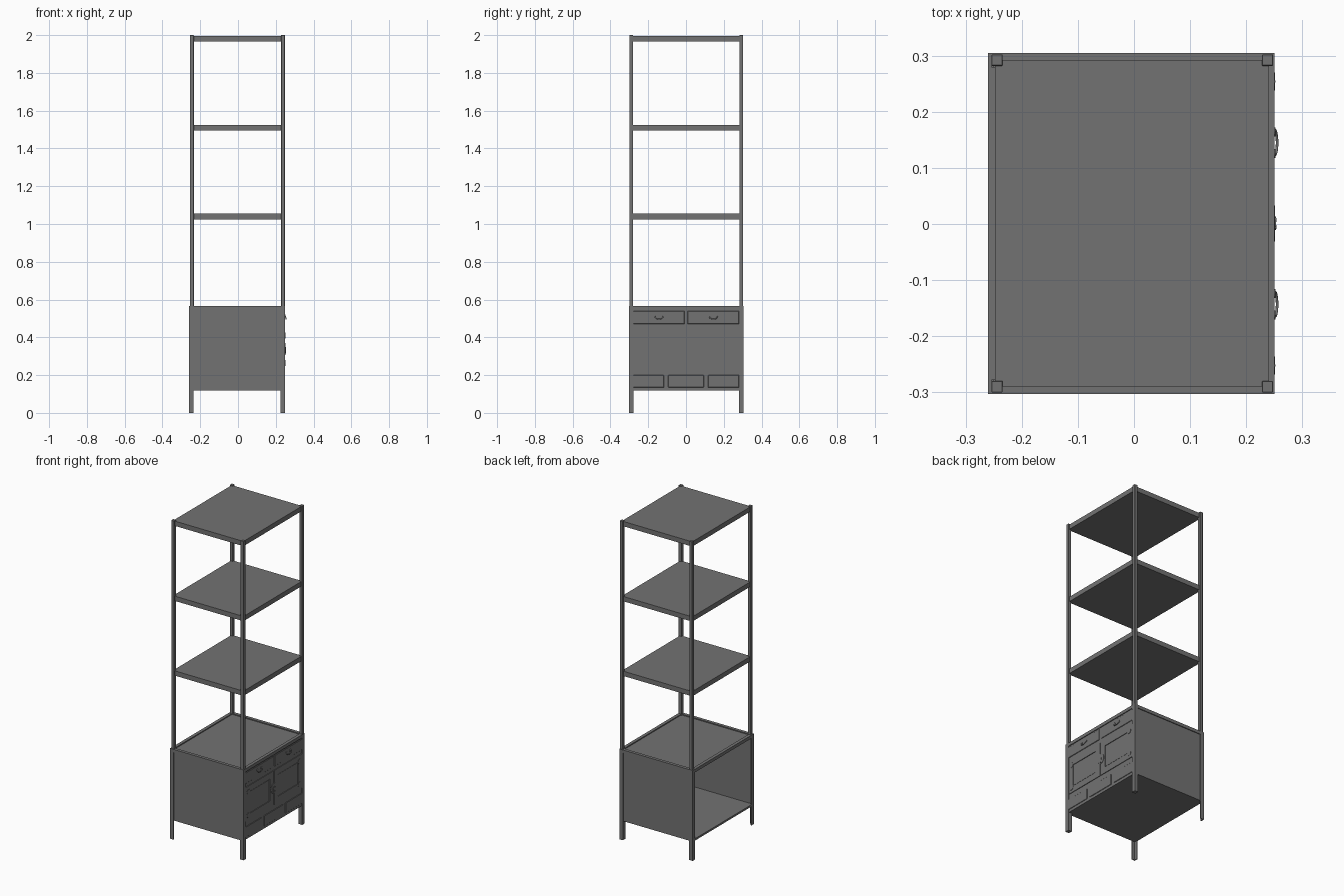
import bpy
import bmesh
import math
from mathutils import Matrix, Vector

if "Cube" in bpy.data.objects:
    bpy.data.objects.remove(bpy.data.objects["Cube"])

GREY = (0.17, 0.17, 0.17, 1)
grey = bpy.data.materials.new("dark_grey")
grey.use_nodes = True
grey.diffuse_color = GREY
grey.node_tree.nodes["Principled BSDF"].inputs["Base Color"].default_value = GREY

CX, CY = -0.005, 0.001      # centre of the frame
X0, X1 = -0.26, 0.25        # open back and drawer front
Y0, Y1 = -0.303, 0.305
BASE, TOP = 0.118, 0.567    # cabinet height range
FACE = 0.245                # surface of the drawer front board


def finish(name, bm):
    mesh = bpy.data.meshes.new(name)
    bm.to_mesh(mesh)
    bm.free()
    mesh.materials.append(grey)
    obj = bpy.data.objects.new(name, mesh)
    bpy.context.collection.objects.link(obj)
    return obj


def box(name, x, y, z, bevel=0):
    """Box from three (low, high) ranges."""
    bm = bmesh.new()
    size = [b - a for a, b in (x, y, z)]
    mid = Vector([(a + b) / 2 for a, b in (x, y, z)])
    bmesh.ops.create_cube(bm, size=1, matrix=Matrix.Translation(mid) @ Matrix.Diagonal((*size, 1)))
    obj = finish(name, bm)
    if bevel:
        mod = obj.modifiers.new("bevel", 'BEVEL')
        mod.width = bevel
        mod.segments = 1
    return obj


def disc(name, y, z, radius, x, sides=20, stretch=1):
    """Flat round plate facing +x."""
    bm = bmesh.new()
    place = Matrix.Translation(((x[0] + x[1]) / 2, y, z)) @ Matrix.Diagonal((1, stretch, 1, 1))
    bmesh.ops.create_cone(bm, cap_ends=True, segments=sides, radius1=radius, radius2=radius,
                          depth=x[1] - x[0],
                          matrix=place @ Matrix.Rotation(math.pi / 2, 4, 'Y'))
    return finish(name, bm)


def tube(name, points, radius):
    curve = bpy.data.curves.new(name, 'CURVE')
    curve.dimensions = '3D'
    curve.bevel_depth = radius
    curve.bevel_resolution = 1
    curve.use_fill_caps = True
    spline = curve.splines.new('POLY')
    spline.points.add(len(points) - 1)
    for p, co in zip(spline.points, points):
        p.co = (*co, 1)
    obj = bpy.data.objects.new(name, curve)
    curve.materials.append(grey)
    bpy.context.collection.objects.link(obj)


def outline(name, y, z, x, width):
    """Thin rectangular moulding on the drawer front."""
    box(name + "_lower", x, y, (z[0], z[0] + width))
    box(name + "_upper", x, y, (z[1] - width, z[1]))
    box(name + "_low_y", x, (y[0], y[0] + width), z)
    box(name + "_high_y", x, (y[1] - width, y[1]), z)


# Corner legs, upper posts and side panels
LEG, WALL, POST = 0.025, 0.006, 0.02
for side, ye, s in (("right", Y0, 1), ("left", Y1, -1)):
    def yr(a, b, ye=ye, s=s):
        return tuple(sorted((ye + s * a, ye + s * b)))
    box(f"front_leg_{side}", (X1 - LEG, X1), yr(0, LEG), (0, TOP))
    # angled back legs, open to the inside
    box(f"back_leg_{side}_outer", (X0, X0 + WALL), yr(0, LEG), (0, TOP))
    box(f"back_leg_{side}_side", (X0 + WALL, X0 + LEG), yr(0, WALL), (0, TOP))
    for end, x in (("front", X1 - 0.002 - POST), ("back", X0 + 0.006)):
        box(f"{end}_post_{side}", (x, x + POST), yr(0.003, 0.003 + POST), (TOP - 0.02, 2), 0.001)
    box(f"side_panel_{side}", (X0 + WALL, X1 - LEG), yr(0.005, 0.014), (BASE, TOP - 0.02))
    box(f"side_rail_{side}", (X0 + LEG, X1 - LEG), yr(0, 0.02), (TOP - 0.02, TOP))

# Cabinet floor, top and end rails
box("cabinet_floor", (X0 + 0.001, X1 - 0.006), (Y0 + 0.005, Y1 - 0.005), (BASE, BASE + 0.012))
box("cabinet_top", (X0 + 0.01, X1 - 0.01), (Y0 + 0.01, Y1 - 0.01), (TOP - 0.018, TOP - 0.006))
for name, x in (("front_rail", (X1 - 0.02, X1)), ("back_rail", (X0, X0 + 0.02))):
    box(name, x, (Y0 + LEG, Y1 - LEG), (TOP - 0.02, TOP))

# Open shelves
for name, z in (("lower_shelf", 1.025), ("middle_shelf", 1.494), ("top_shelf", 1.965)):
    box(name, (X0 + 0.012, X1 - 0.009), (Y0 + 0.013, Y1 - 0.013), (z, z + 0.03))

# Drawer front board
box("front_board", (FACE - 0.012, FACE), (Y0 + LEG, Y1 - LEG), (BASE, TOP - 0.02))

# Drawers
rows = (("upper_drawer", (0.471, 0.54), ((-0.279, -0.008), (0.008, 0.281))),
        ("bottom_drawer", (0.134, 0.2), ((-0.279, -0.117), (-0.094, 0.094), (0.117, 0.281))))
for name, z, spans in rows:
    for i, y in enumerate(spans):
        box(f"{name}_{i + 1}", (FACE - 0.001, FACE + 0.004), y, z, 0.002)

# Doors with framed panels, hinges, and pulls
for side, s in (("right", -1), ("left", 1)):
    def span(a, b, s=s):
        return tuple(sorted((s * a + CY, s * b + CY)))
    outline(f"door_frame_{side}", span(0.003, 0.277), (0.233, 0.447), (FACE, FACE + 0.004), 0.038)
    box(f"door_panel_{side}", (FACE, FACE + 0.002), span(0.044, 0.236), (0.274, 0.406))
    for z in (0.265, 0.41):
        disc(f"hinge_plate_{side}", s * 0.253 + CY, z, 0.016, (FACE + 0.003, FACE + 0.006), 12)
        box(f"hinge_pin_{side}", (FACE + 0.004, FACE + 0.007), span(0.251, 0.255), (z - 0.016, z + 0.016))
    # drawer handle: two rosettes and a hanging bail
    yc = s * 0.144 + CY
    for k in (-1, 1):
        disc(f"handle_rosette_{side}", yc + k * 0.019, 0.512, 0.008, (FACE + 0.003, FACE + 0.007), 12)
    arc = [(FACE + 0.006 + 0.004 * math.sin(a), yc + 0.022 * math.cos(a), 0.512 - 0.016 * math.sin(a))
           for a in [math.pi * i / 10 for i in range(11)]]
    tube(f"handle_bail_{side}", arc, 0.0025)
    box(f"door_pull_{side}", (FACE + 0.004, FACE + 0.009), span(0.003, 0.01), (0.315, 0.345))

# Round lock plate where the doors meet
disc("lock_plate", CY, 0.338, 0.032, (FACE + 0.003, FACE + 0.006), 24)
disc("lock_boss", CY, 0.338, 0.012, (FACE + 0.004, FACE + 0.008), 16)
